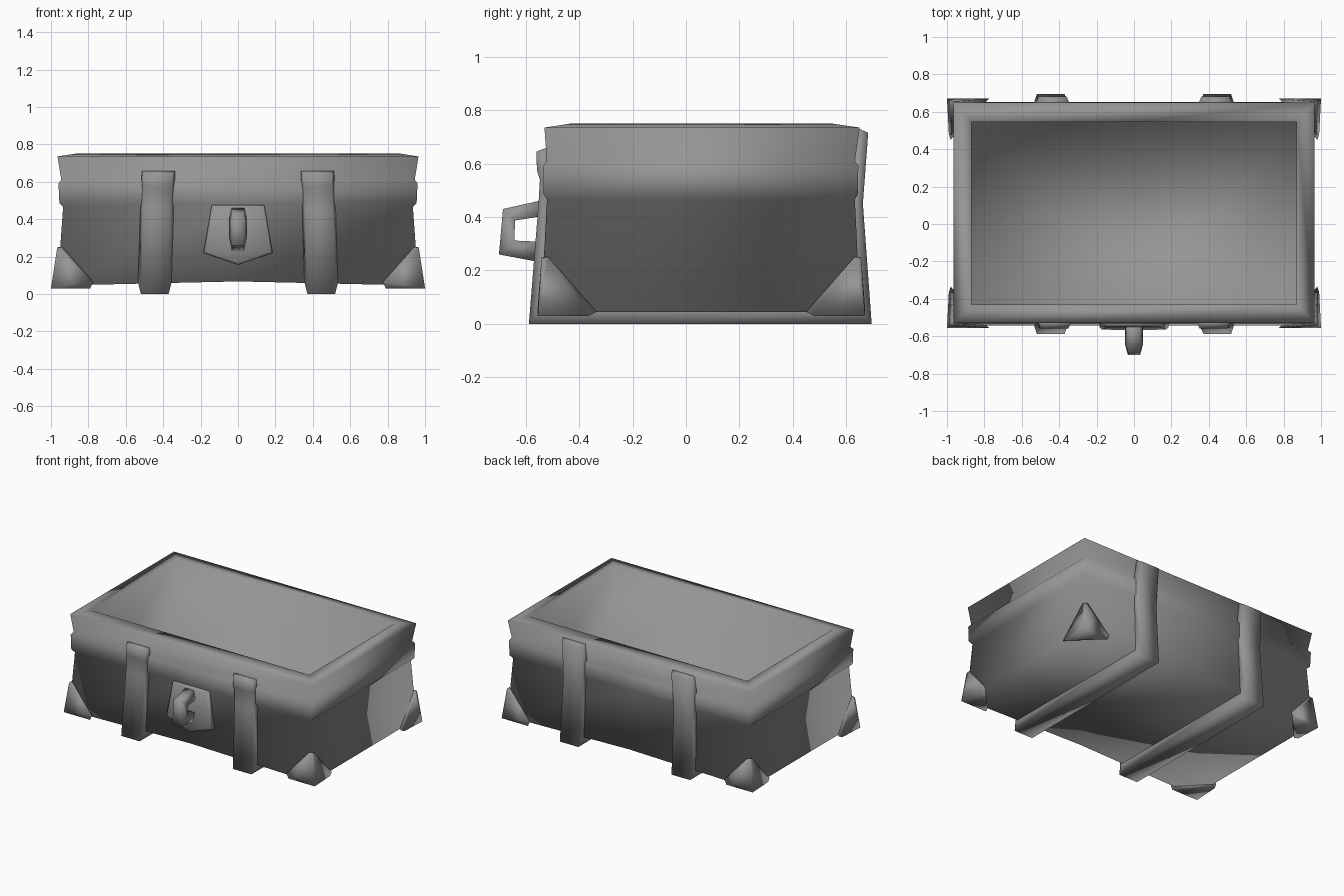
import bpy, bmesh
from mathutils import Vector

cube = bpy.data.objects.get("Cube")
if cube:
    bpy.data.objects.remove(cube, do_unlink=True)

GREY = (0.3, 0.3, 0.3, 1)
grey = bpy.data.materials.new("plain grey")
grey.use_nodes = True
grey.diffuse_color = GREY
grey.node_tree.nodes["Principled BSDF"].inputs["Base Color"].default_value = GREY


def finish(name, bm):
    """Turn the bmesh into a smooth shaded grey object."""
    bmesh.ops.recalc_face_normals(bm, faces=bm.faces)
    for f in bm.faces:
        f.smooth = True
    mesh = bpy.data.meshes.new(name)
    bm.to_mesh(mesh)
    bm.free()
    mesh.materials.append(grey)
    obj = bpy.data.objects.new(name, mesh)
    bpy.context.collection.objects.link(obj)
    return obj


def loft(rings):
    """Bridge equal closed rings in order and cap both ends."""
    bm = bmesh.new()
    loops = [[bm.verts.new(p) for p in ring] for ring in rings]
    n = len(loops[0])
    for a, b in zip(loops, loops[1:]):
        for i in range(n):
            j = (i + 1) % n
            bm.faces.new((a[i], a[j], b[j], b[i]))
    bm.faces.new(loops[0])
    bm.faces.new(loops[-1])
    return bm, loops


def rect(x, front, back, z, bow=0.0):
    """Rectangular ring with a middle column that can be raised."""
    return [(-x, front, z), (0, front, z + bow), (x, front, z),
            (x, back, z), (0, back, z + bow), (-x, back, z)]


def band(path, inner_half, outer_half):
    """Tapered strip; each path item is outer y, z, inner y, z, centre x."""
    return loft([[(x - inner_half, iy, iz), (x - outer_half, oy, oz),
                  (x + outer_half, oy, oz), (x + inner_half, iy, iz)]
                 for oy, oz, iy, iz, x in path])[0]


# Flared body, seam lip, rim and deep hollow inside in one continuous skin
bm, loops = loft([rect(0.965, -0.542, 0.652, 0.045, 0.022),
                  rect(0.935, -0.52, 0.632, 0.465),
                  rect(0.955, -0.533, 0.643, 0.485),
                  rect(0.96, -0.533, 0.645, 0.592),
                  rect(0.945, -0.521, 0.632, 0.61),
                  rect(0.965, -0.53, 0.65, 0.735),
                  rect(0.87, -0.43, 0.545, 0.75),
                  rect(0.87, -0.43, 0.545, 0.13)])
bmesh.ops.connect_verts(bm, verts=[loops[0][1], loops[0][4]])
finish("trunk_body", bm)

# Straps running down the front, underneath and up the back
strap_path = [(-0.56, 0.645, -0.515, 0.662, 0.425),
              (-0.558, 0.575, -0.515, 0.575, 0.428),
              (-0.547, 0.54, -0.515, 0.54, 0.43),
              (-0.552, 0.45, -0.515, 0.45, 0.433),
              (-0.588, 0.0, -0.535, 0.07, 0.445),
              (0.695, 0.0, 0.64, 0.07, 0.445),
              (0.662, 0.45, 0.62, 0.45, 0.44),
              (0.682, 0.715, 0.64, 0.735, 0.435)]
for side, label in ((1, "left"), (-1, "right")):
    finish(label + "_strap",
           band([(*p[:4], p[4] * side) for p in strap_path], 0.092, 0.074))

# Corner guards, each a small faceted wedge
for sx, xname in ((1, "left"), (-1, "right")):
    for sy, y, yname in ((-1, 0.555, "front"), (1, 0.67, "back")):
        bm = bmesh.new()
        for px, inset, z in ((1.0, 0, 0.03), (0.967, 0.014, 0.245),
                             (0.94, 0.016, 0.25), (0.965, 0.04, 0.25),
                             (0.775, 0, 0.065), (0.79, 0, 0.03),
                             (0.98, 0.22, 0.045), (0.99, 0.19, 0.03),
                             (0.9, 0.1, 0.06)):
            bm.verts.new(Vector((px * sx, (y - inset) * sy, z)))
        hull = bmesh.ops.convex_hull(bm, input=bm.verts)
        bmesh.ops.delete(bm, geom=hull["geom_interior"], context="VERTS")
        finish(f"{yname}_{xname}_corner_guard", bm)

# Shield shaped clasp plate with a bevelled edge
shield = [(-0.14, 0.475), (0.14, 0.475), (0.185, 0.22), (0, 0.155), (-0.185, 0.22)]


def shield_ring(scale, y_top, y_low):
    ring = []
    for x, z in shield:
        t = (0.475 - z) / 0.32
        ring.append((x * scale, y_top + (y_low - y_top) * t,
                     0.33 + (z - 0.33) * scale))
    return ring


finish("clasp_plate", loft([shield_ring(1, -0.515, -0.525),
                            shield_ring(1, -0.54, -0.555),
                            shield_ring(0.93, -0.55, -0.568)])[0])

# Bracket handle standing out from the clasp plate
finish("clasp_handle", band([(-0.53, 0.465, -0.53, 0.405, 0),
                             (-0.685, 0.43, -0.64, 0.387, 0),
                             (-0.7, 0.26, -0.642, 0.312, 0),
                             (-0.55, 0.232, -0.55, 0.308, 0)], 0.048, 0.033))
